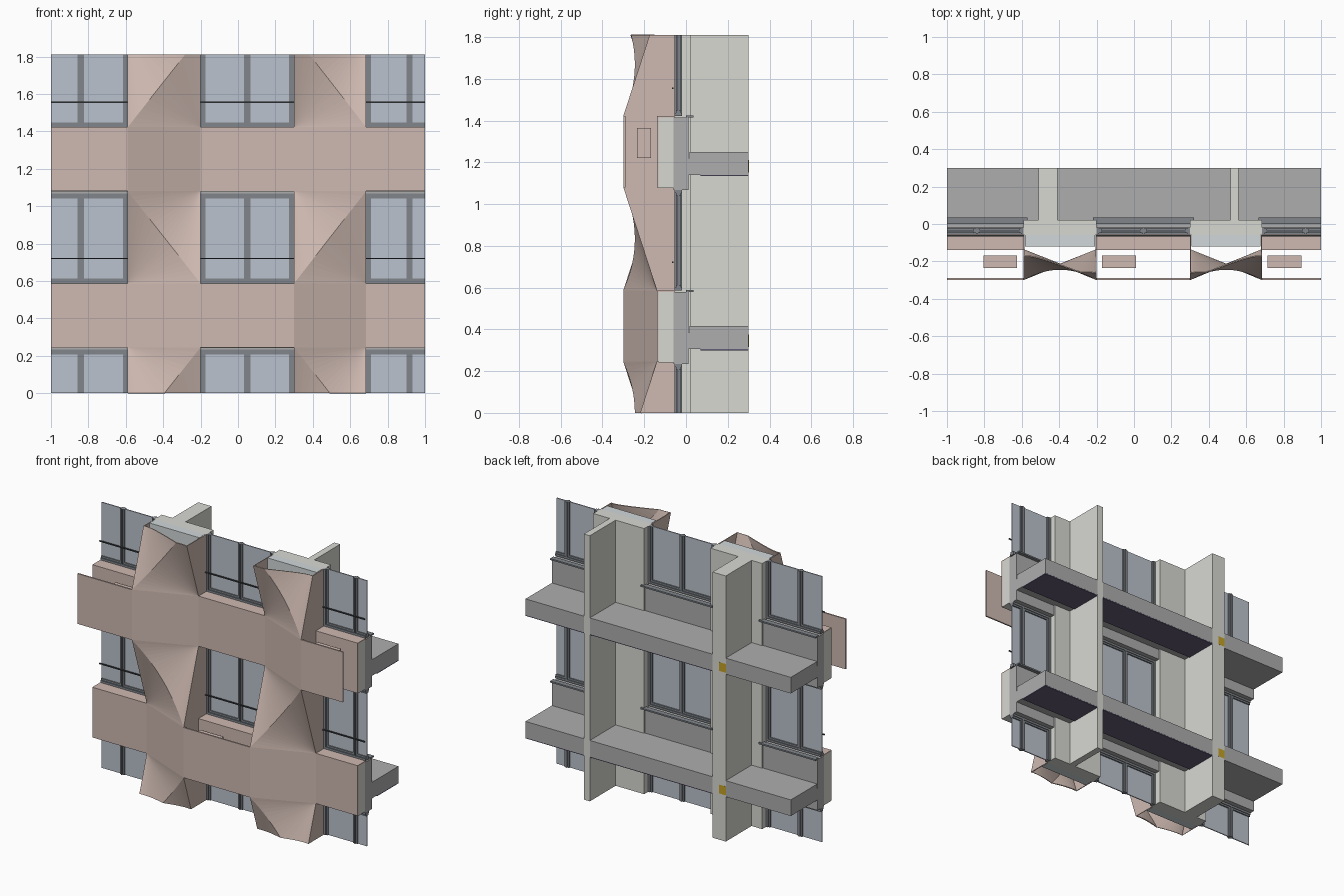
import bpy, bmesh
from mathutils import Vector

if "Cube" in bpy.data.objects:
    bpy.data.objects.remove(bpy.data.objects["Cube"])

H = 1.81                      # model height
STEP, BAND0, BAND_H = 0.835, 0.245, 0.342
COLS = [(-1.09, -0.59), (-0.2, 0.3), (0.685, 1.185)]     # window bays
PIERS = [(-0.59, -0.2), (0.3, 0.685)]
FRONT, BACK = -0.3, -0.14     # projecting and recessed cladding planes


def material(name, rgb):
    m = bpy.data.materials.new(name)
    m.diffuse_color = (*rgb, 1)
    m.use_nodes = True
    m.node_tree.nodes["Principled BSDF"].inputs["Base Color"].default_value = m.diffuse_color
    return m


PINK = material("pink_cladding", (0.62, 0.49, 0.44))
GLASS = material("glass", (0.50, 0.54, 0.61))
FRAME = material("frame_grey", (0.22, 0.24, 0.26))
DARK = material("dark_metal", (0.06, 0.065, 0.07))
CONCRETE = material("concrete", (0.42, 0.42, 0.42))
PLASTER = material("light_plaster", (0.69, 0.69, 0.65))
FILL = material("insulation", (0.64, 0.69, 0.70))
PURPLE = material("purple_ceiling", (0.13, 0.11, 0.19))
YELLOW = material("yellow_block", (0.55, 0.36, 0.02))


def finish(name, bm, mat):
    me = bpy.data.meshes.new(name)
    bm.to_mesh(me)
    bm.free()
    me.materials.append(mat)
    ob = bpy.data.objects.new(name, me)
    bpy.context.collection.objects.link(ob)
    return ob


def boxes(name, mat, items):
    """Boxes as (x0, x1, y0, y1, z0, z1), trimmed to the model's limits."""
    bm = bmesh.new()
    for x0, x1, y0, y1, z0, z1 in items:
        x0, x1, z0, z1 = max(x0, -1), min(x1, 1), max(z0, 0), min(z1, H)
        if x1 - x0 < 1e-4 or z1 - z0 < 1e-4:
            continue
        vs = bmesh.ops.create_cube(bm, size=1)["verts"]
        for v in vs:
            v.co = ((x0 + x1) / 2 + v.co.x * (x1 - x0),
                    (y0 + y1) / 2 + v.co.y * (y1 - y0),
                    (z0 + z1) / 2 + v.co.z * (z1 - z0))
    return finish(name, bm, mat)


def band(b):
    z = BAND0 + b * STEP
    return z, z + BAND_H


def projects(col, b):
    return (col + b) % 2 == 1


# Twisted pier cladding: folded bands joined by cone fans along a curved diagonal
def pier_cladding(p):
    bm = bmesh.new()

    def face(*pts):
        bm.faces.new([bm.verts.new(q) for q in pts])

    xs = PIERS[p]

    def depth(side, b):
        return FRONT if projects(p + side, b) else BACK

    def edge(side, b, top):
        return Vector((xs[side], depth(side, b), band(b)[top]))

    def side_return(a, c):
        face(a, c, (c.x, -0.05, c.z), (a.x, -0.05, a.z))

    n = 20
    for b in range(-1, 3):
        face(edge(0, b, 0), edge(1, b, 0), edge(1, b, 1), edge(0, b, 1))
        for s in (0, 1):
            side_return(edge(s, b, 0), edge(s, b, 1))
            if b < 2:
                side_return(edge(s, b, 1), edge(s, b + 1, 0))
        if b < 2:
            s = 0 if projects(p, b) else 1
            start, end = edge(s, b, 1), edge(1 - s, b + 1, 0)
            low, high = edge(1 - s, b, 1), edge(s, b + 1, 0)
            arc = []
            for i in range(n + 1):
                t = i / n
                q = start.lerp(end, t)
                q.y += 0.22 * t * (1 - t)
                arc.append(q)
            for a, c in zip(arc, arc[1:]):
                face(low, a, c)
                face(high, a, c)
    bmesh.ops.remove_doubles(bm, verts=bm.verts, dist=1e-4)
    for z, d in ((0, -1), (H, 1)):
        bmesh.ops.bisect_plane(bm, geom=bm.verts[:] + bm.edges[:] + bm.faces[:],
                               plane_co=(0, 0, z), plane_no=(0, 0, d), clear_outer=True)
    bmesh.ops.recalc_face_normals(bm, faces=bm.faces)
    # make sure the shell faces outward before thickening inward
    if sum(f.normal.y * f.calc_area() for f in bm.faces) > 0:
        bmesh.ops.reverse_faces(bm, faces=bm.faces)
    ob = finish(f"pier_cladding_{p}", bm, PINK)
    mod = ob.modifiers.new("thickness", "SOLIDIFY")
    mod.thickness, mod.offset = 0.006, -1


for p in (0, 1):
    pier_cladding(p)

# Spandrel layers between the piers
front_panels, back_panels, brackets, insulation, spandrels, sills = [], [], [], [], [], []
for b in (0, 1):
    z0, z1 = band(b)
    for c, (x0, x1) in enumerate(COLS):
        if projects(c, b):
            front_panels.append((x0, x1, FRONT, FRONT + 0.01, z0, z1))
            bx = (-0.805, -0.17, 0.715)[c]
            brackets.append((bx, bx + 0.18, -0.235, -0.168, z0 + 0.14, z0 + 0.285))
        back_panels += [(x0, x1, BACK, BACK + 0.008, z0, z1),
                        (x0, x1, BACK, -0.055, z1 - 0.008, z1)]
        insulation.append((x0, x1, BACK + 0.008, -0.06, z0 - 0.003, z1 - 0.008))
        spandrels.append((x0, x1, -0.06, 0.012, z0 - 0.012, z1 - 0.008))
        sills.append((x0 - 0.02, x1 + 0.02, 0.0, 0.035, z1 - 0.008, z1 + 0.002))
boxes("projecting_panels", PINK, front_panels)
boxes("recessed_panels_and_ledges", PINK, back_panels)
boxes("panel_brackets", PINK, brackets)
boxes("spandrel_insulation", PLASTER, insulation)
boxes("spandrel_walls", CONCRETE, spandrels)
boxes("inner_sills", FRAME, sills)

# Windows: outer frame, two sashes, glass and guard rail in each opening
frames, sashes, glass, rails = [], [], [], []


def ring(x0, x1, y0, y1, z0, z1, w):
    return [(x0, x0 + w, y0, y1, z0, z1), (x1 - w, x1, y0, y1, z0, z1),
            (x0 + w, x1 - w, y0, y1, z0, z0 + w), (x0 + w, x1 - w, y0, y1, z1 - w, z1)]


for r in (-1, 0, 1):
    z0, z1 = band(r)[1], band(r + 1)[0] - 0.012
    for x0, x1 in COLS:
        xm = (x0 + x1) / 2 - (0.018 if x0 > 0.6 else 0)
        frames += ring(x0, x1, -0.055, -0.02, z0, z1, 0.014)
        frames.append((xm - 0.005, xm + 0.005, -0.055, -0.02, z0 + 0.014, z1 - 0.014))
        for a, c in ((x0 + 0.014, xm - 0.005), (xm + 0.005, x1 - 0.014)):
            sashes += ring(a, c, -0.048, -0.025, z0 + 0.014, z1 - 0.014, 0.012)
        glass.append((x0 + 0.01, x1 - 0.01, -0.041, -0.034, z0 + 0.01, z1 - 0.01))
        rails.append((x0, x1, -0.068, -0.06, z0 + 0.13, z0 + 0.137))
boxes("window_frames", FRAME, frames)
boxes("window_sashes", FRAME, sashes)
boxes("window_glass", GLASS, glass)
boxes("guard_rails", DARK, rails)

# Structural piers and cross walls
boxes("pier_insulation", FILL, [(x0 + 0.008, x1 - 0.008, -0.12, -0.06, 0, H) for x0, x1 in PIERS])
boxes("pier_walls", PLASTER, [(x0, x1, -0.06, 0.022, 0, H) for x0, x1 in PIERS])
boxes("cross_walls", PLASTER, [(-0.51, -0.41, 0.022, 0.3, 0, H), (0.515, 0.56, 0.022, 0.3, 0, H)])

# Floors with topping, ceiling lining and a marker block in the thick wall
slabs, toppings, ceilings, blocks = [], [], [], []
for b in (0, 1):
    z = 0.305 + b * STEP
    for x0, x1 in ((-1, -0.51), (-0.41, 0.515), (0.56, 1)):
        slabs.append((x0, x1, 0.012, 0.3, z, z + 0.08))
        toppings.append((x0, x1, 0.016, 0.3, z + 0.08, z + 0.11))
        if x0 > -0.5:
            ceilings.append((x0, x1, 0.07, 0.299, z - 0.006, z))
    blocks.append((-0.512, -0.46, 0.25, 0.3005, z + 0.01, z + 0.07))
boxes("floor_slabs", CONCRETE, slabs)
boxes("floor_toppings", CONCRETE, toppings)
boxes("ceiling_linings", PURPLE, ceilings)
boxes("wall_blocks", YELLOW, blocks)
